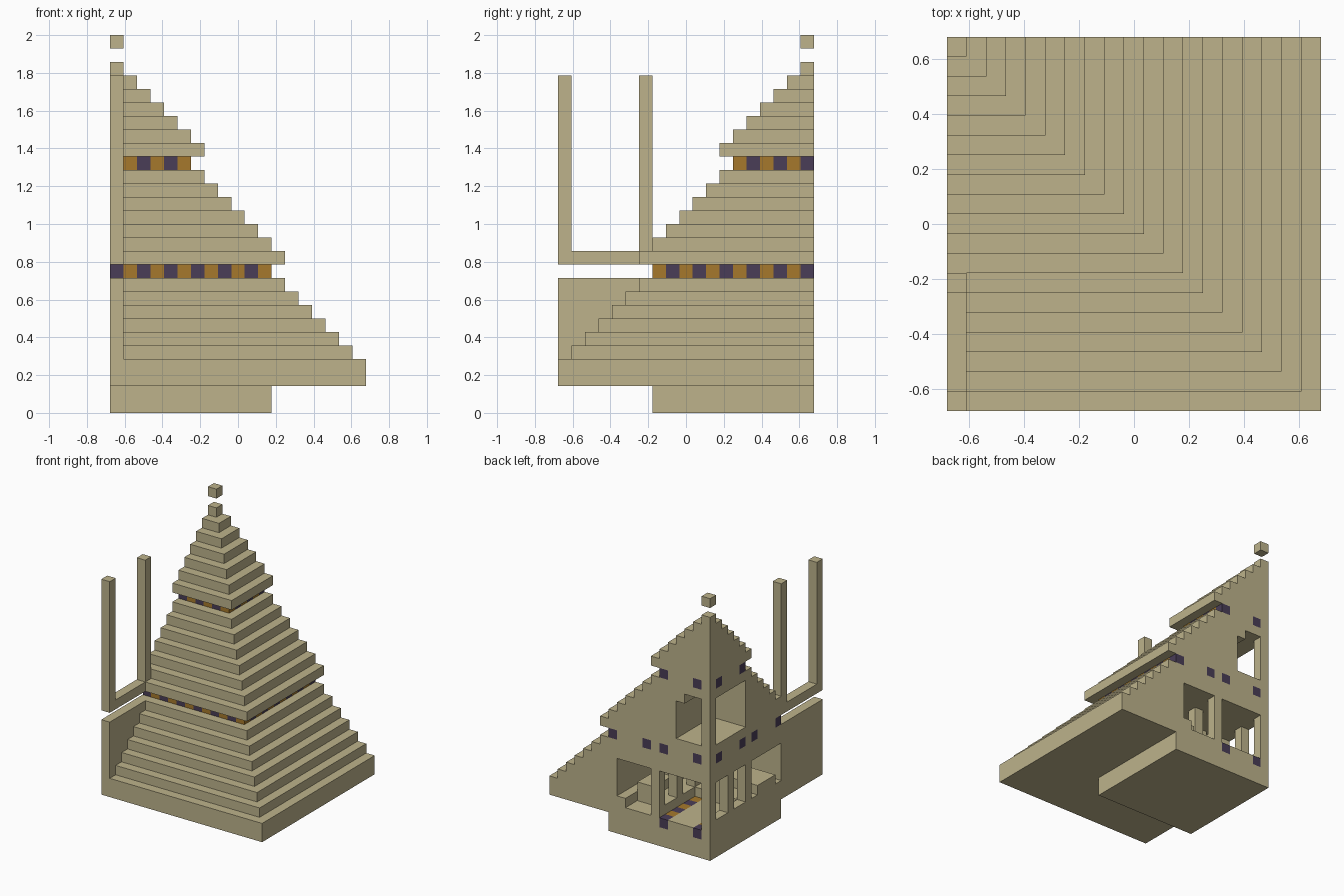
import bpy, bmesh
from mathutils import Vector
from itertools import product

if "Cube" in bpy.data.objects:
    bpy.data.objects.remove(bpy.data.objects["Cube"], do_unlink=True)

UNIT = 1 / 14      # edge of one building block
HALF = 9.5         # half the footprint in blocks


def material(name, rgb):
    mat = bpy.data.materials.new(name)
    mat.use_nodes = True
    mat.diffuse_color = (*rgb, 1)
    mat.node_tree.nodes["Principled BSDF"].inputs["Base Color"].default_value = (*rgb, 1)
    return mat


MATS = [material("sandstone", (0.51, 0.45, 0.26)),
        material("orange clay", (0.38, 0.19, 0.025)),
        material("purple clay", (0.068, 0.047, 0.095))]
SAND, ORANGE, PURPLE = range(3)

# Blocks are addressed from the tall corner: i runs to the left, j to the front, k up
cells = {}


def fill(part, i, j, k, mat=SAND):
    for cell in product(range(*i), range(*j), range(*k)):
        cells[cell] = (part, mat)


def carve(i, j, k):
    for cell in product(range(*i), range(*j), range(*k)):
        cells.pop(cell, None)


def tier(part, size, low, high):
    fill(part, (0, size), (0, size), (low, high))


def checker_ring(part, r, k):
    # One course of alternating blocks at distance r from the corner
    for n in range(r + 1):
        mat = ORANGE if n % 2 else PURPLE
        cells[(r, n, k)] = (part, mat)
        cells[(n, r, k)] = (part, mat)


# Foundation and stepped tiers
tier("foundation", 12, 0, 2)
tier("plinth", 19, 2, 4)
for n in range(6):
    tier("lower_tiers", 18 - n, 4 + n, 5 + n)
tier("lower_band", 12, 10, 11)
for n in range(7):
    tier("middle_tiers", 13 - n, 11 + n, 12 + n)
tier("upper_band", 6, 18, 19)
for n in range(7):
    tier("upper_tiers", 7 - n, 19 + n, 20 + n)
fill("finial", (0, 1), (0, 1), (27, 28))

# Side wall, floating ledge and its two posts
fill("side_wall", (0, 1), (12, 19), (2, 10))
fill("ledge", (0, 1), (12, 19), (11, 12))
for j in (12, 18):
    fill("posts", (0, 1), (j, j + 1), (12, 25))

# Coloured courses
for r in (1, 5, 7, 11):
    checker_ring("lower_band", r, 10)
for r in (1, 5):
    checker_ring("upper_band", r, 18)
for i, j in product((1, 5), range(6)):
    cells[(i, j, 2)] = ("floor_strips", ORANGE if j % 2 else PURPLE)

# Lower hall with sunken floor
carve((0, 11), (0, 12), (4, 8))
carve((1, 6), (0, 6), (3, 4))
carve((7, 10), (0, 2), (3, 4))

# Upper chamber with a stepped ceiling
carve((0, 4), (0, 6), (12, 16))
carve((0, 3), (0, 6), (16, 17))

# Columns, central pillar and inner steps
for i, j in ((0, 3), (0, 6), (6, 0), (6, 3), (6, 6), (3, 6)):
    fill("columns", (i, i + 1), (j, j + 1), (3, 8))
fill("central_pillar", (0, 1), (0, 1), (3, 18))
fill("inner_steps", (0, 4), (8, 11), (4, 5))
fill("inner_steps", (8, 10), (2, 5), (4, 5))
fill("inner_steps", (8, 10), (5, 8), (4, 6))
cells[(0, 0, 10)] = ("central_pillar", SAND)


def build(part):
    # Only the exposed sides of blocks become faces
    bm = bmesh.new()
    for (i, j, k), (owner, mat) in cells.items():
        if owner != part:
            continue
        centre = Vector((i + 0.5 - HALF, HALF - j - 0.5, k + 0.5))
        for axis, sign in product(range(3), (-1, 1)):
            n = Vector((0, 0, 0))
            n[axis] = sign
            if (i + int(n.x), j - int(n.y), k + int(n.z)) in cells:
                continue
            a = Vector((n.z, n.x, n.y))
            b = n.cross(a)
            corners = [n + a + b, n - a + b, n - a - b, n + a - b]
            face = bm.faces.new([bm.verts.new((centre + c / 2) * UNIT) for c in corners])
            face.material_index = mat
    bmesh.ops.remove_doubles(bm, verts=bm.verts[:], dist=UNIT / 100)
    mesh = bpy.data.meshes.new(part)
    bm.to_mesh(mesh)
    bm.free()
    for mat in MATS:
        mesh.materials.append(mat)
    bpy.context.collection.objects.link(bpy.data.objects.new(part, mesh))


for part in sorted({owner for owner, mat in cells.values()}):
    build(part)
